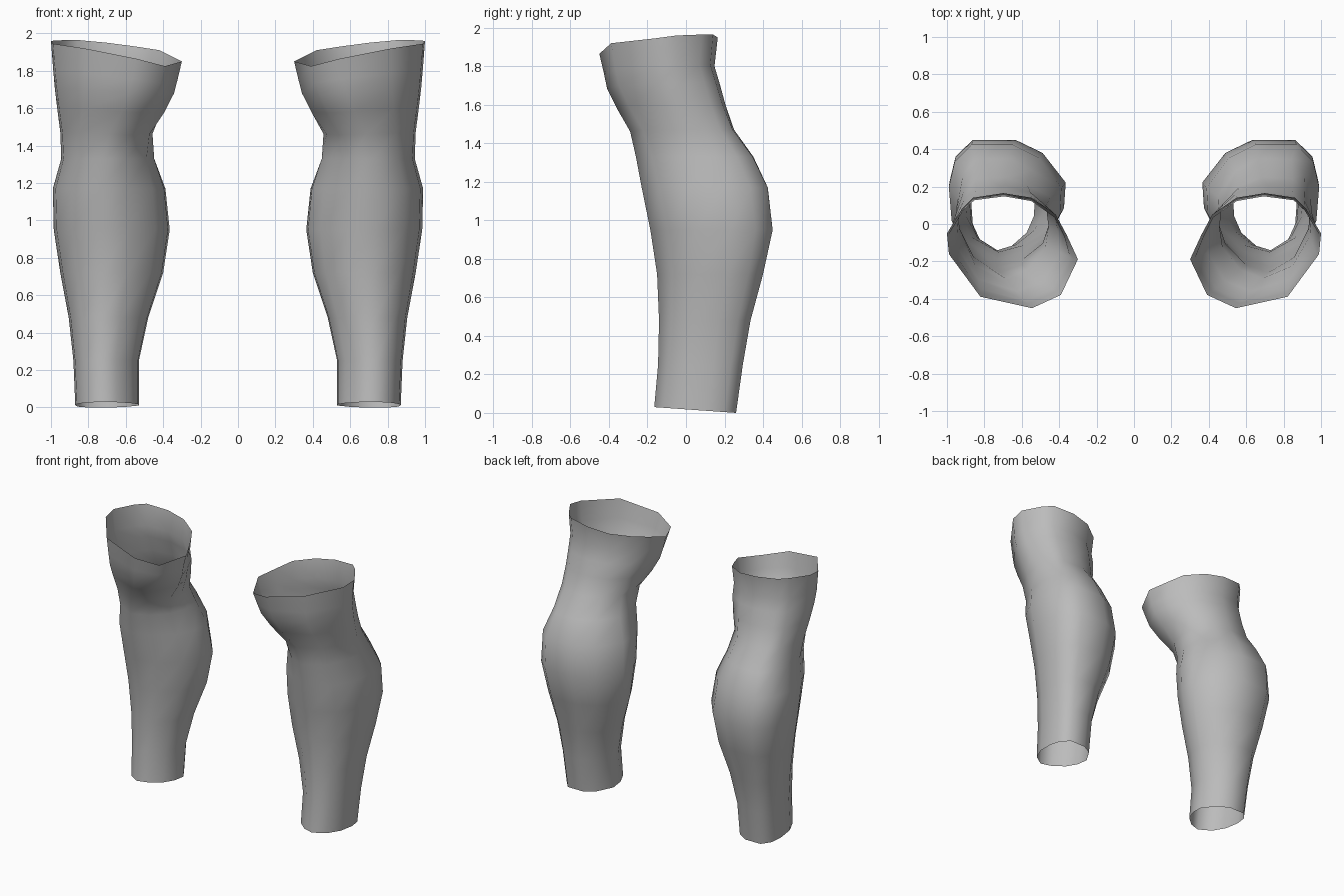
import bpy, bmesh

if "Cube" in bpy.data.objects:
    bpy.data.objects.remove(bpy.data.objects["Cube"])

# Unit cross-sections, front point first, running round the outer side
CALF = [(.18, -1), (.68, -.72), (.95, -.25), (1, .31), (.9, .72), (.6, 1),
        (-.13, 1), (-.6, .78), (-1, .28), (-.97, -.15), (-.75, -.55), (-.3, -.87)]
KNEE = [(-.3, -1), (.49, -.8), (.97, -.06), (1, .3), (.77, .73), (.6, .92),
        (.14, 1), (-.29, .92), (-.66, .63), (-.83, .27), (-1, -.15), (-.74, -.77)]
# Height offsets of the slanted knee opening
RIM = [-.085, -.03, -.005, .01, .015, .015, 0, -.02, -.04, -.07, -.10, -.125]

# z, inner x, outer x, front y, back y, blend from calf to knee section, slant
RINGS = [
    (.015, .53, .87, -.165, .26, 0, 0),
    (.25, .53, .88, -.145, .295, 0, 0),
    (.48, .48, .905, -.14, .335, 0, 0),
    (.72, .40, .95, -.15, .40, 0, 0),
    (.95, .365, .985, -.185, .45, 0, 0),
    (1.17, .385, .99, -.23, .425, .03, 0),
    (1.33, .435, .945, -.26, .35, .15, 0),
    (1.47, .435, .95, -.29, .25, .4, .1),
    (1.60, .37, .967, -.36, .205, .7, .2),
    (1.71, .33, .98, -.41, .175, .85, .3),
    (1.80, .318, .988, -.425, .148, .93, .5),
    (1.95, .30, 1.0, -.45, .165, 1, 1),
]

grey = bpy.data.materials.new("plain grey")
grey.diffuse_color = (.5, .5, .5, 1)
grey.use_nodes = True
grey.node_tree.nodes["Principled BSDF"].inputs["Base Color"].default_value = grey.diffuse_color


def ring_points(ring, side):
    z, x0, x1, y0, y1, t, slant = ring
    for i, ((cu, cv), (ku, kv)) in enumerate(zip(CALF, KNEE)):
        u, v = cu + (ku - cu) * t, cv + (kv - cv) * t
        # the ankle opening rises slightly at the front
        lift = -v * .015 if z < .1 else RIM[i] * slant
        yield (side * ((x0 + x1) / 2 + u * (x1 - x0) / 2),
               (y0 + y1) / 2 + v * (y1 - y0) / 2, z + lift)


def lower_leg(name, side):
    """Open tube lofted from ankle to knee."""
    bm = bmesh.new()
    loops = [[bm.verts.new(p) for p in ring_points(r, side)] for r in RINGS]
    n = len(CALF)
    for low, high in zip(loops, loops[1:]):
        for i in range(n):
            j = (i + 1) % n
            quad = [low[i], low[j], high[j], high[i]]
            face = bm.faces.new(quad if side > 0 else quad[::-1])
            face.smooth = True
    mesh = bpy.data.meshes.new(name)
    bm.to_mesh(mesh)
    bm.free()
    mesh.materials.append(grey)
    bpy.context.collection.objects.link(bpy.data.objects.new(name, mesh))


lower_leg("lower_leg_right", 1)
lower_leg("lower_leg_left", -1)
